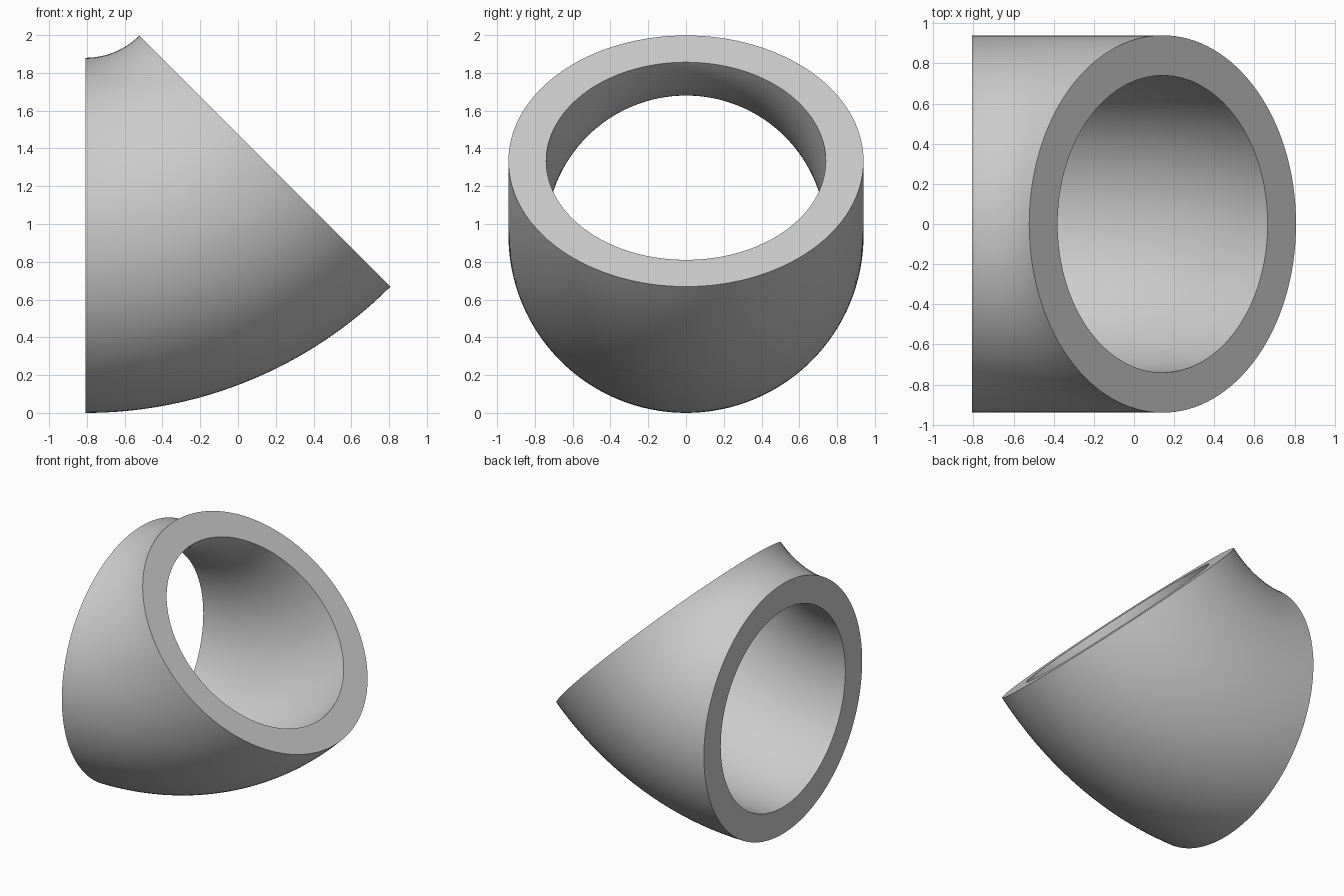
import bpy
import bmesh
import math
from mathutils import Matrix, Vector

cube = bpy.data.objects.get("Cube")
if cube:
    bpy.data.objects.remove(cube, do_unlink=True)

# Pipe dimensions
OUTER, INNER = 0.94, 0.74
BEND = 1.343
ANGLE = math.radians(45)
START_X = -0.807
SIDES, STEPS = 128, 32

grey = bpy.data.materials.new("light_grey")
grey.use_nodes = True
colour = (0.6, 0.6, 0.6, 1)
grey.diffuse_color = colour
grey.node_tree.nodes["Principled BSDF"].inputs["Base Color"].default_value = colour

bm = bmesh.new()
pivot = Vector((START_X, 0, OUTER + BEND))


def ring(radius, bend_angle):
    """Add one circle of the pipe, turned around the bend's pivot."""
    turn = Matrix.Rotation(-bend_angle, 3, "Y")
    verts = []
    for i in range(SIDES):
        a = math.tau * i / SIDES
        arm = Vector((0, radius * math.cos(a), radius * math.sin(a) - BEND))
        verts.append(bm.verts.new(pivot + turn @ arm))
    return verts


def join(first, second):
    """Fill the band between two matching circles with quads."""
    for i in range(SIDES):
        j = (i + 1) % SIDES
        bm.faces.new((first[i], first[j], second[j], second[i]))


def wall(radius):
    """Sweep a circle around the bend and return its two end rims."""
    rings = [ring(radius, ANGLE * s / STEPS) for s in range(STEPS + 1)]
    for first, second in zip(rings, rings[1:]):
        join(first, second)
    return rings[0], rings[-1]


# Outer and inner walls, joined by a flat rim at each open end
for outer_rim, inner_rim in zip(wall(OUTER), wall(INNER)):
    join(outer_rim, inner_rim)
bmesh.ops.recalc_face_normals(bm, faces=bm.faces[:])

mesh = bpy.data.meshes.new("pipe_elbow")
bm.to_mesh(mesh)
bm.free()
mesh.materials.append(grey)
elbow = bpy.data.objects.new("pipe_elbow", mesh)
bpy.context.collection.objects.link(elbow)

# Smooth walls with crisp rims
bpy.ops.object.select_all(action="DESELECT")
elbow.select_set(True)
bpy.context.view_layer.objects.active = elbow
bpy.ops.object.shade_smooth_by_angle(angle=math.radians(30))
